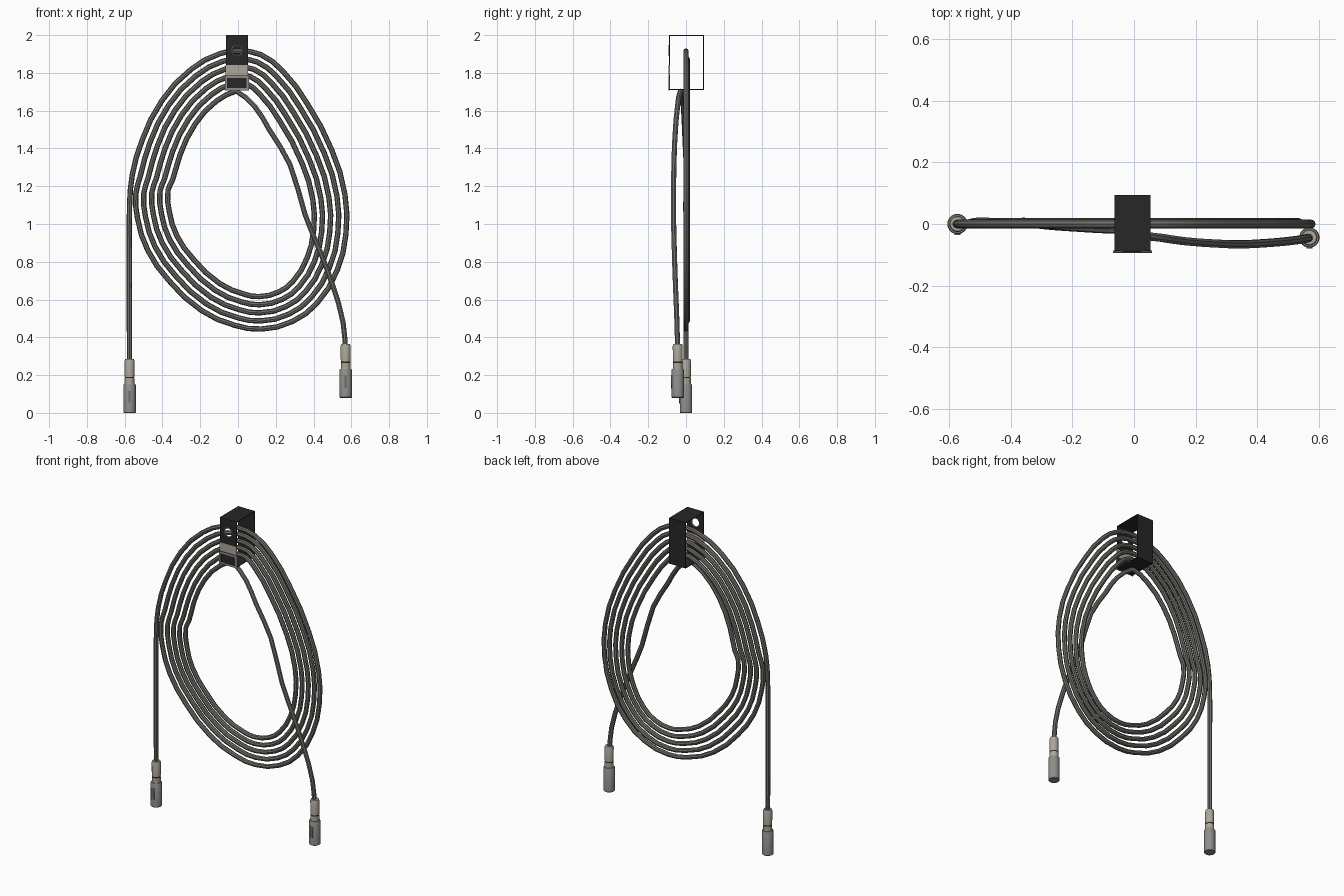
import bpy, math
from mathutils import Vector

if "Cube" in bpy.data.objects:
    bpy.data.objects.remove(bpy.data.objects["Cube"])


def material(name, rgb):
    m = bpy.data.materials.new(name)
    m.diffuse_color = (*rgb, 1)
    m.use_nodes = True
    m.node_tree.nodes["Principled BSDF"].inputs["Base Color"].default_value = m.diffuse_color
    return m


RUBBER = material("grey_rubber", (0.16, 0.155, 0.14))
STRAP = material("black_strap", (0.02, 0.02, 0.02))
BEIGE = material("beige", (0.42, 0.39, 0.32))
METAL = material("grey_metal", (0.27, 0.27, 0.26))


def finish(ob, name, mat, smooth=True):
    ob.name = name
    ob.data.materials.append(mat)
    if smooth:
        bpy.ops.object.select_all(action='DESELECT')
        ob.select_set(True)
        bpy.context.view_layer.objects.active = ob
        bpy.ops.object.shade_smooth_by_angle(angle=math.radians(40))
    return ob


def box(name, x0, x1, y0, y1, z0, z1, mat):
    bpy.ops.mesh.primitive_cube_add(size=1, location=((x0 + x1) / 2, (y0 + y1) / 2, (z0 + z1) / 2))
    ob = bpy.context.object
    ob.scale = (x1 - x0, y1 - y0, z1 - z0)
    return finish(ob, name, mat, False)


def to_mesh(curve):
    ob = bpy.data.objects.new("curve", curve)
    bpy.context.collection.objects.link(ob)
    bpy.ops.object.select_all(action='DESELECT')
    ob.select_set(True)
    bpy.context.view_layer.objects.active = ob
    bpy.ops.object.convert(target='MESH')
    return bpy.context.object


def plate(name, outlines, y, depth, mat):
    """Flat plate in the xz plane; the second outline is a hole."""
    cu = bpy.data.curves.new(name, 'CURVE')
    cu.dimensions = '2D'
    cu.fill_mode = 'BOTH'
    cu.extrude = depth / 2
    for pts in outlines:
        sp = cu.splines.new('POLY')
        sp.points.add(len(pts) - 1)
        for p, (x, z) in zip(sp.points, pts):
            p.co = (x, z, 0, 1)
        sp.use_cyclic_u = True
    ob = to_mesh(cu)
    ob.rotation_euler.x = math.pi / 2
    ob.location.y = y
    return finish(ob, name, mat, False)


def rect(x0, x1, z0, z1):
    return [(x0, z0), (x1, z0), (x1, z1), (x0, z1)]


def lathe(name, profile, x, y, z, mat, n=24):
    verts, faces = [], []
    for r, h in profile:
        for i in range(n):
            a = 2 * math.pi * i / n
            verts.append((r * math.cos(a), r * math.sin(a), h))
    for k in range(len(profile) - 1):
        for i in range(n):
            j = (i + 1) % n
            faces.append((k * n + i, k * n + j, (k + 1) * n + j, (k + 1) * n + i))
    faces.append(tuple(range(n))[::-1])
    faces.append(tuple((len(profile) - 1) * n + i for i in range(n)))
    me = bpy.data.meshes.new(name)
    me.from_pydata(verts, [], faces)
    ob = bpy.data.objects.new(name, me)
    ob.location = (x, y, z)
    bpy.context.collection.objects.link(ob)
    return finish(ob, name, mat)


# Cable: outer egg outline (x, z), offset inward once per turn
EGG = [Vector(p) for p in [
    (-.574, 1.26), (-.52, 1.45), (-.415, 1.66), (-.257, 1.83), (-.1, 1.915), (0, 1.93),
    (.125, 1.91), (.246, 1.82), (.378, 1.645), (.51, 1.395), (.58, 1.157), (.585, .944),
    (.537, .748), (.43, .573), (.295, .472), (.124, .43), (-.02, .45), (-.2, .53),
    (-.375, .69), (-.49, .854), (-.545, 1.024), (-.555, 1.157)]]
N = len(EGG)
path = [(-.574, 0, .24), (-.575, 0, .5), (-.575, 0, .85), (-.574, 0, 1.1)]
for turn in range(6):
    for i in range(N if turn < 5 else 6):
        t = (EGG[(i + 1) % N] - EGG[i - 1]).normalized()
        p = EGG[i] + Vector((t.y, -t.x)) * (.014 + .043 * turn)
        y = 0 if turn == 0 else .006
        if turn == 5:
            y -= .036 * i / 5
        path.append((p.x, y, p.y))
# Loose end hanging in front of the coil
path += [(.09, -.045, 1.62), (.165, -.056, 1.5), (.275, -.064, 1.315), (.355, -.066, 1.05),
         (.43, -.062, .865), (.5, -.056, .68), (.556, -.048, .48), (.57, -.044, .32)]

cu = bpy.data.curves.new("cable", 'CURVE')
cu.dimensions = '3D'
cu.bevel_depth = .0142
cu.bevel_resolution = 2
cu.resolution_u = 2
sp = cu.splines.new('BEZIER')
sp.bezier_points.add(len(path) - 1)
for b, co in zip(sp.bezier_points, path):
    b.co = co
    b.handle_left_type = b.handle_right_type = 'AUTO'
finish(to_mesh(cu), "coiled_cable", RUBBER)

# Plug at each cable end
for side, x, y, z in (("left", -.574, 0, 0), ("right", .57, -.044, .08)):
    lathe(side + "_plug_body", [(.030, 0), (.033, .003), (.033, .146), (.030, .152), (.024, .152)],
          x, y, z, METAL)
    lathe(side + "_plug_collar", [(.026, .15), (.026, .184)], x, y, z, BEIGE)
    lathe(side + "_plug_ring", [(.0245, .183), (.0245, .192)], x, y, z, STRAP)
    lathe(side + "_plug_sleeve", [(.026, .191), (.0262, .275), (.023, .284), (.014, .285)],
          x, y, z, BEIGE)
    plate(side + "_plug_latch_rim", [rect(x - .01, x + .01, z + .05, z + .12),
                                     rect(x - .006, x + .006, z + .055, z + .115)],
          y - .032, .008, METAL)
    box(side + "_plug_latch", x - .006, x + .006, y - .0345, y - .028, z + .055, z + .115, RUBBER)

# Hanging strap: a thin loop open at both sides
X0, X1, Y0, Y1, Z0, Z1, T = -.064, .053, -.09, .094, 1.71, 2.0, .004
CX, HZ = -.006, 1.918
hole = [(CX + .028 * math.cos(a * math.pi / 12), HZ + .028 * math.sin(a * math.pi / 12))
        for a in range(24)]
plate("strap_front", [rect(X0, X1, Z0, Z1), hole], Y0 + T / 2, T, STRAP)
box("strap_back", X0, X1, Y1 - T, Y1, Z0, Z1, STRAP)
box("strap_top", X0, X1, Y0 + T, Y1 - T, Z1 - T, Z1, STRAP)
box("strap_bottom", X0, X1, Y0 + T, Y1 - T, Z0, Z0 + T, STRAP)

# Grommet, label band and buckle on the strap front
bpy.ops.mesh.primitive_torus_add(major_segments=24, minor_segments=8, major_radius=.028,
                                 minor_radius=.0035, location=(CX, Y0 + T / 2, HZ),
                                 rotation=(math.pi / 2, 0, 0))
finish(bpy.context.object, "grommet", METAL)
box("strap_band", X0 - .001, X1 + .001, Y0 - .002, Y0 + T, 1.79, 1.843, BEIGE)
plate("buckle_frame", [rect(-.069, .058, 1.708, 1.786), rect(-.057, .046, 1.72, 1.774)],
      Y0, .007, METAL)
